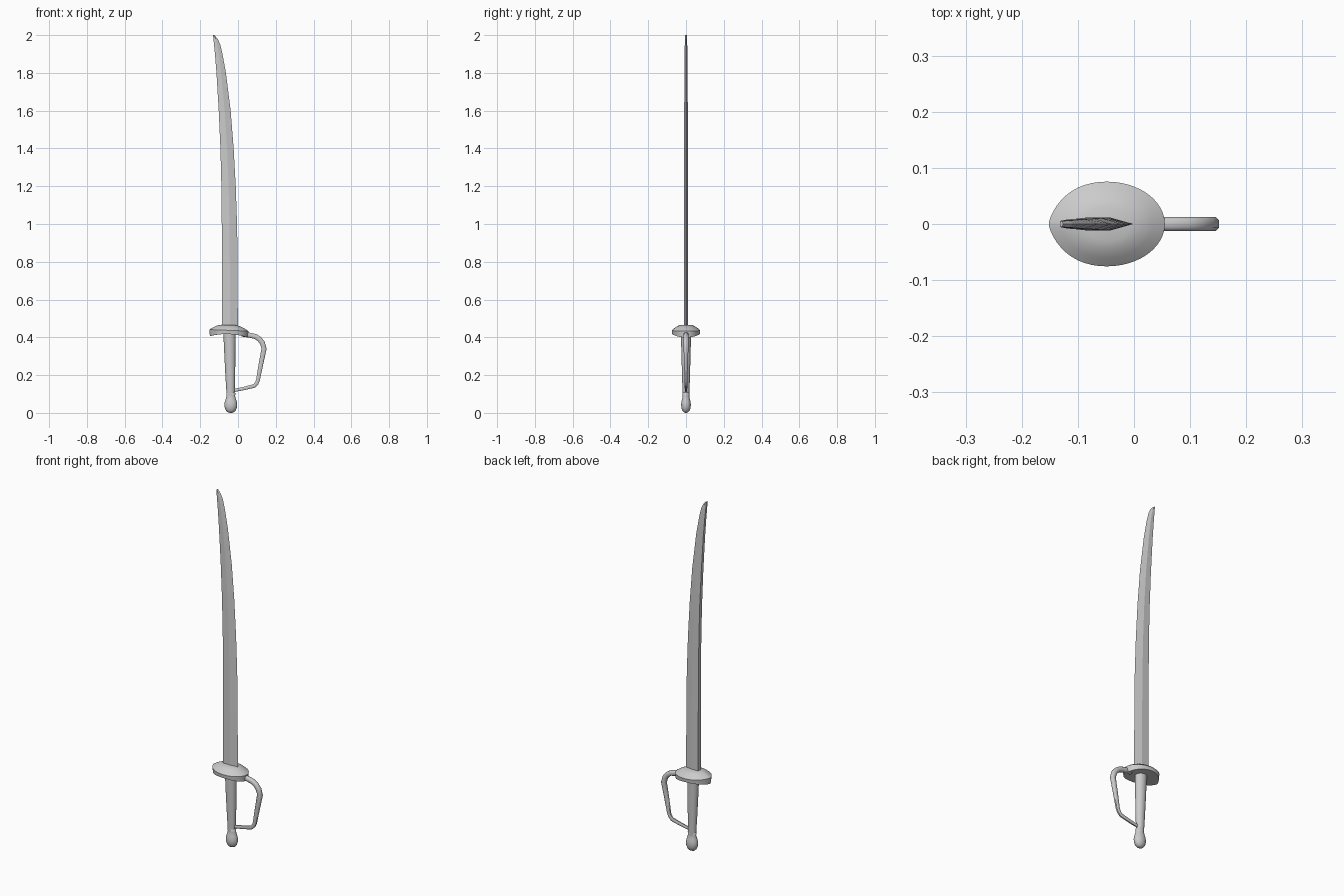
import bpy, bmesh, math
from mathutils import Vector


def loft(name, rings, smooth=None):
    """Skin a list of closed rings and cap both ends."""
    bm = bmesh.new()
    loops = [[bm.verts.new(p) for p in ring] for ring in rings]
    n = len(loops[0])
    for a, b in zip(loops, loops[1:]):
        for i in range(n):
            j = (i + 1) % n
            bm.faces.new((a[i], a[j], b[j], b[i]))
    bm.faces.new(loops[0][::-1])
    bm.faces.new(loops[-1])
    bmesh.ops.recalc_face_normals(bm, faces=bm.faces)
    mesh = bpy.data.meshes.new(name)
    bm.to_mesh(mesh)
    bm.free()
    obj = bpy.data.objects.new(name, mesh)
    bpy.context.collection.objects.link(obj)
    if smooth:
        bpy.ops.object.select_all(action='DESELECT')
        obj.select_set(True)
        bpy.context.view_layer.objects.active = obj
        bpy.ops.object.shade_smooth_by_angle(angle=math.radians(smooth))
    return obj


def oval(cx, z, rx, ry, n=24):
    return [(cx + rx * math.cos(2 * math.pi * i / n),
             ry * math.sin(2 * math.pi * i / n), z) for i in range(n)]


# Blade: flat spine, parallel flats, single bevelled edge; (z, spine x, edge x, half thickness)
stations = [(0.44, -0.085, -0.001, 0.0118), (0.80, -0.085, -0.002, 0.0118),
            (1.00, -0.086, -0.005, 0.0115), (1.20, -0.088, -0.012, 0.011),
            (1.40, -0.093, -0.023, 0.0105), (1.60, -0.102, -0.039, 0.0095),
            (1.80, -0.114, -0.064, 0.0085), (1.90, -0.122, -0.082, 0.0075),
            (1.95, -0.127, -0.094, 0.0065), (1.98, -0.130, -0.107, 0.006),
            (2.00, -0.132, -0.126, 0.005)]
blade = []
for z, s, e, t in stations:
    ridge = s + 0.5 * (e - s)
    blade.append([(s, -t, z), (ridge, -t, z), (e, 0, z), (ridge, t, z), (s, t, z)])
loft("blade", blade, 15)


# Hand guard: domed plate, pointed at the back, arched underneath
def plate(scale, z, drop, n=48):
    ring = []
    for i in range(n):
        a = 2 * math.pi * i / n
        u = math.cos(a)
        power = 0.5 if u > 0 else 0.5 + 0.16 * u * u
        y = 0.0755 * max(0.0, 1 - u * u) ** power * (1 if math.sin(a) >= 0 else -1)
        x = -0.0485 + 0.1035 * u * scale
        ring.append((x, y * scale, z - drop * (u * scale) ** 2 - 0.004 * u * scale))
    return ring


loft("hand_guard", [plate(s, z, d) for s, z, d in (
    (0.03, 0.418, 0.015), (0.5, 0.418, 0.015), (0.97, 0.417, 0.015), (1.0, 0.437, 0.0),
    (0.8, 0.450, 0.0), (0.6, 0.460, 0.0), (0.4, 0.465, 0.0), (0.03, 0.467, 0.0))], 30)

# Grip: tapered oval handle
loft("grip", [oval(cx, z, rx, ry) for z, cx, rx, ry in (
    (0.09, -0.039, 0.021, 0.018), (0.20, -0.041, 0.026, 0.021),
    (0.30, -0.043, 0.029, 0.024), (0.43, -0.045, 0.033, 0.027))], 40)

# Pommel: pear-shaped knob
loft("pommel", [oval(-0.038, z, r, r * 0.76) for z, r in (
    (0.0, 0.006), (0.004, 0.017), (0.013, 0.026), (0.027, 0.032), (0.043, 0.034),
    (0.058, 0.032), (0.074, 0.027), (0.088, 0.023), (0.105, 0.024), (0.11, 0.018))], 60)

# Knuckle bow: tapering chamfered bar; (x, z, half depth, half width)
path = [(0.02, 0.417, 0.013, 0.0125), (0.065, 0.411, 0.013, 0.0125),
        (0.093, 0.404, 0.0135, 0.0125), (0.113, 0.391, 0.0135, 0.0125),
        (0.129, 0.371, 0.0135, 0.0125), (0.138, 0.341, 0.0135, 0.0125),
        (0.121, 0.256, 0.012, 0.010), (0.106, 0.175, 0.010, 0.008),
        (0.099, 0.157, 0.010, 0.0075), (0.086, 0.143, 0.010, 0.007),
        (0.035, 0.130, 0.009, 0.0065), (-0.025, 0.118, 0.008, 0.006)]
bow = []
for i, (x, z, d, w) in enumerate(path):
    p, q = path[max(i - 1, 0)], path[min(i + 1, len(path) - 1)]
    t = Vector((q[0] - p[0], 0, q[1] - p[1])).normalized()
    side = Vector((-t.z, 0, t.x))
    shape = [(1, 0.55), (0.55, 1), (-0.55, 1), (-1, 0.55),
             (-1, -0.55), (-0.55, -1), (0.55, -1), (1, -0.55)]
    bow.append([Vector((x, 0, z)) + side * d * a + Vector((0, w * b, 0)) for a, b in shape])
loft("knuckle_bow", bow, 50)
